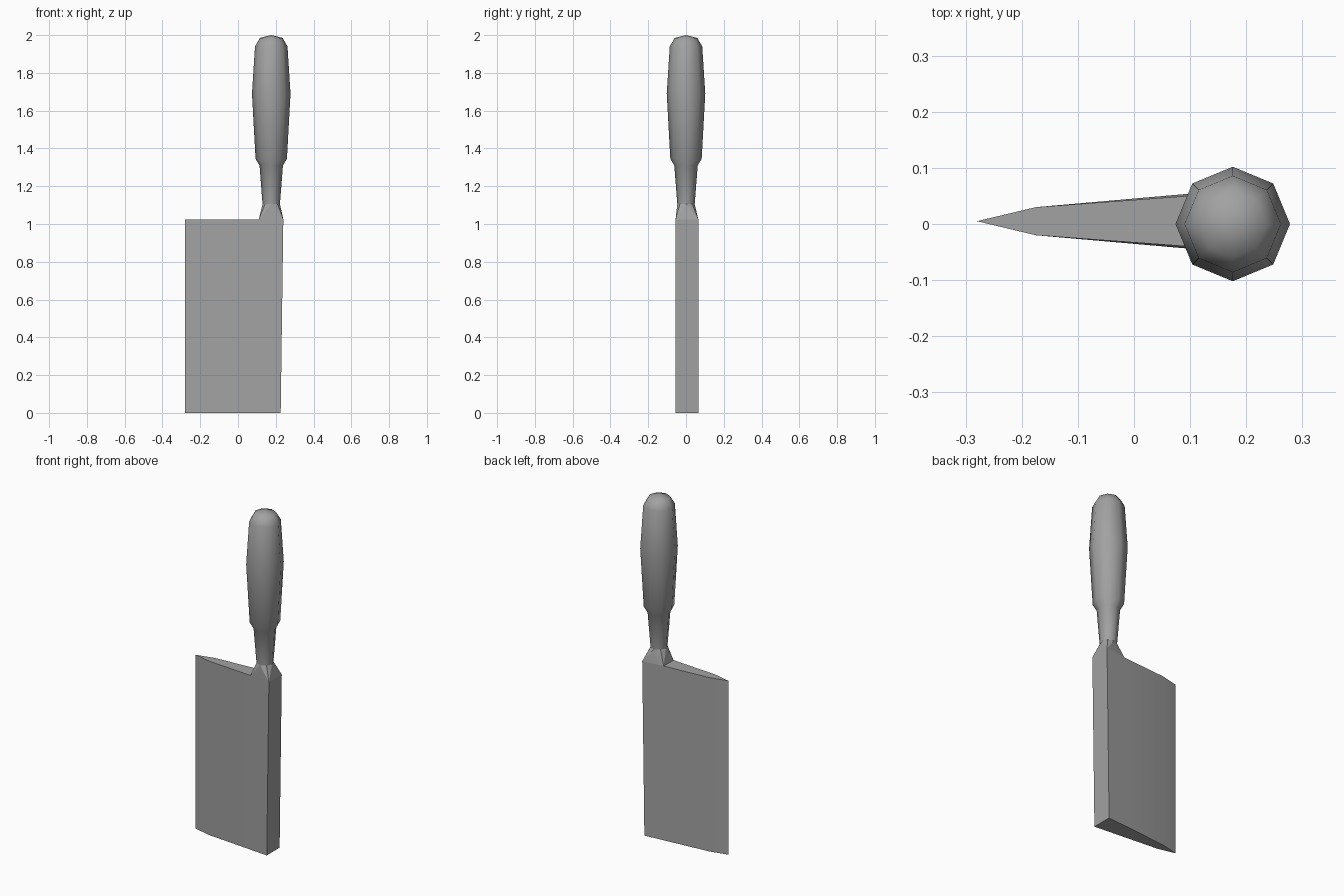
import bpy, bmesh, math

cube = bpy.data.objects.get("Cube")
if cube:
    bpy.data.objects.remove(cube, do_unlink=True)

steel = bpy.data.materials.new("steel grey")
steel.use_nodes = True
grey = (0.36, 0.36, 0.36, 1)
steel.diffuse_color = grey
steel.node_tree.nodes["Principled BSDF"].inputs["Base Color"].default_value = grey

AXIS_X, MID_Y, SIDES = 0.176, 0.005, 8


def finish(bm, name, angle):
    bmesh.ops.recalc_face_normals(bm, faces=bm.faces)
    mesh = bpy.data.meshes.new(name)
    bm.to_mesh(mesh)
    bm.free()
    mesh.materials.append(steel)
    obj = bpy.data.objects.new(name, mesh)
    bpy.context.collection.objects.link(obj)
    bpy.ops.object.select_all(action='DESELECT')
    obj.select_set(True)
    bpy.context.view_layer.objects.active = obj
    bpy.ops.object.shade_smooth_by_angle(angle=math.radians(angle))
    return obj


def ring(bm, radius, z):
    return [bm.verts.new((AXIS_X + radius * math.cos(a), radius * math.sin(a), z))
            for a in (math.tau * i / SIDES for i in range(SIDES))]


# Blade: wedge section lofted upward, spine leaning slightly outward
def section(bm, z, spine_x, shoulder):
    half = [(-0.175, 0.025), (0.11, shoulder), (spine_x, 0.06)]
    outline = [(x, -w) for x, w in half] + [(x, w) for x, w in reversed(half)]
    return [bm.verts.new((x, y + MID_Y, z)) for x, y in [(-0.28, 0)] + outline]


bm = bmesh.new()
low = section(bm, 0, 0.226, 0.05)
high = section(bm, 1.025, 0.24, 0.046)
for i in range(len(low)):
    j = (i + 1) % len(low)
    bm.faces.new((low[i], low[j], high[j], high[i]))
bm.faces.new(low)
bm.faces.new(high)
finish(bm, "blade", 30)

# Bolster: tapers from the blade shoulder to the round neck
bm = bmesh.new()
for x, w in ((0.11, 0.046), (0.24, 0.06)):
    for side in (-1, 1):
        bm.verts.new((x, MID_Y + side * w, 1.025))
ring(bm, 0.046, 1.105)
bmesh.ops.convex_hull(bm, input=bm.verts)
finish(bm, "bolster", 20)

# Handle: eight-sided turned profile with a domed end
bm = bmesh.new()
profile = [(0.046, 1.105), (0.062, 1.31), (0.083, 1.345), (0.102, 1.69),
           (0.086, 1.94), (0.06, 1.985)]
rings = [ring(bm, r, z) for r, z in profile]
for a, b in zip(rings, rings[1:]):
    for i in range(SIDES):
        j = (i + 1) % SIDES
        bm.faces.new((a[i], a[j], b[j], b[i]))
tip = bm.verts.new((AXIS_X, 0, 2))
for i in range(SIDES):
    bm.faces.new((rings[-1][i], rings[-1][(i + 1) % SIDES], tip))
bm.faces.new(rings[0])
finish(bm, "handle", 60)
